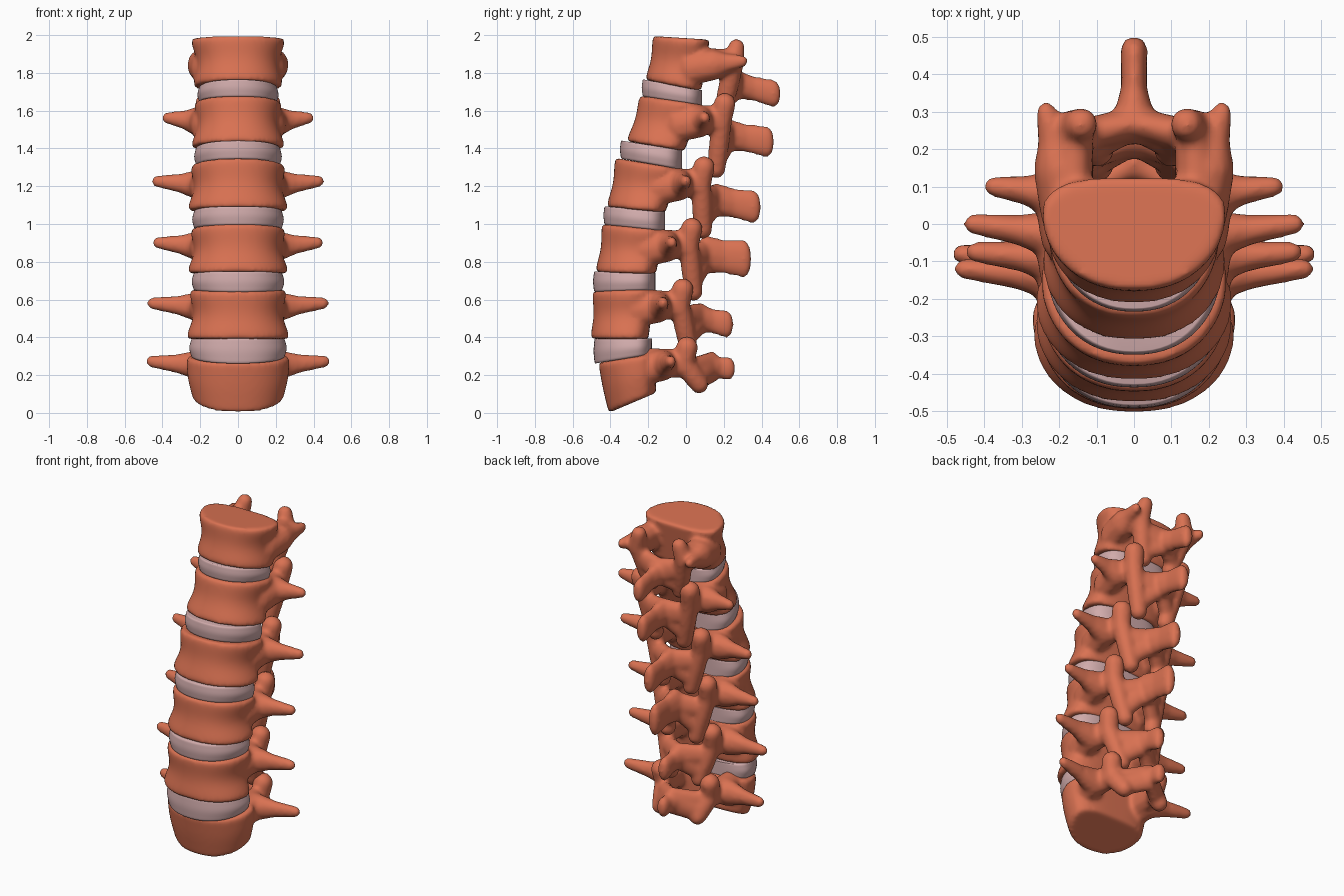
import bpy, bmesh, math
from mathutils import Vector

if "Cube" in bpy.data.objects:
    bpy.data.objects.remove(bpy.data.objects["Cube"], do_unlink=True)


def make_material(name, colour):
    mat = bpy.data.materials.new(name)
    mat.use_nodes = True
    mat.diffuse_color = (*colour, 1)
    bsdf = mat.node_tree.nodes["Principled BSDF"]
    bsdf.inputs["Base Color"].default_value = (*colour, 1)
    return mat


BONE = make_material("terracotta bone", (0.7, 0.168, 0.085))
DISC = make_material("pale pink cartilage", (0.64, 0.41, 0.41))
SEGMENTS, RINGS = 64, 14


def loft(bm, top, bottom, half_top, half_bottom, waist):
    """Kidney-shaped column between two tilted plates, each a (front, back) pair of (y, z)."""
    rings = []
    for step in range(RINGS + 1):
        # rings crowd towards the rims, which are rounded over
        t = (1 - math.cos(math.pi * step / RINGS)) / 2
        size = 1 - waist * math.sin(math.pi * t) ** 2 - 0.05 * abs(2 * t - 1) ** 16
        front = Vector(bottom[0]).lerp(Vector(top[0]), t)
        back = Vector(bottom[1]).lerp(Vector(top[1]), t)
        half = (half_bottom + (half_top - half_bottom) * t) * size
        ring = []
        for i in range(SEGMENTS):
            angle = math.tau * i / SEGMENTS
            c, s = math.cos(angle), math.sin(angle)
            if s < 0:
                depth = 0.66 + 0.33 * s * (1 + size)
            else:
                depth = 0.66 + 0.34 * s ** 0.75 - 0.03 * s ** 8
            p = front.lerp(back, depth)
            ring.append(bm.verts.new((half * math.copysign(abs(c) ** 0.9, c), p.x, p.y)))
        rings.append(ring)
    for low, high in zip(rings, rings[1:]):
        for i in range(SEGMENTS):
            bm.faces.new((low[i - 1], low[i], high[i], high[i - 1]))
    bm.faces.new(rings[0][::-1])
    bm.faces.new(rings[-1])


# Unit sphere points reused for every rounded limb
template = bmesh.new()
bmesh.ops.create_icosphere(template, subdivisions=2, radius=1)
SPHERE = [v.co.copy() for v in template.verts]
template.free()


def limb(bm, *knots):
    """Chain of hulls joining ellipsoids, each given as (centre, radius, half height)."""
    for pair in zip(knots, knots[1:]):
        verts = [bm.verts.new(centre + p * Vector((radius, radius, tall)))
                 for centre, radius, tall in pair for p in SPHERE]
        bmesh.ops.convex_hull(bm, input=verts)
        loose = [v for v in verts if v.is_valid and not v.link_faces]
        bmesh.ops.delete(bm, geom=loose, context='VERTS')


def finish(bm, name, mat):
    bmesh.ops.recalc_face_normals(bm, faces=bm.faces)
    mesh = bpy.data.meshes.new(name)
    bm.to_mesh(mesh)
    bm.free()
    mesh.materials.append(mat)
    mesh.shade_smooth()
    obj = bpy.data.objects.new(name, mesh)
    bpy.context.collection.objects.link(obj)
    return obj


def vertebra(name, top, bottom, half, wing, lower, spine, spine_height,
             flare=0.018, share=0.68, waist=0.1, joint=0.17, joint_radius=0.06):
    bm = bmesh.new()
    loft(bm, top, bottom, half, half + flare, waist)
    # the arch hangs off the back of the body at the pedicle level
    rear = (top[1][0] + bottom[1][0]) / 2 + 0.01
    level = bottom[1][1] + (top[1][1] - bottom[1][1]) * share
    spine_tip = Vector((0, *spine))
    spine_root = Vector((0, lower[1] + 0.07, level + (spine[1] - level) * 0.7))
    for side in (1, -1):
        def at(x, back, rise):
            return Vector((x * side, rear + back, level + rise))
        hub = at(0.16, 0.13, 0)
        down = Vector((lower[0] * side, *lower[1:]))
        tip = Vector((wing[0] * side, wing[1], level + 0.01))
        shoulder = at(0.2, 0.02, -0.01)
        # pedicle bridging the body to the joint column
        limb(bm, (at(0.165, -0.05, 0), 0.055, 0.085), (hub, 0.055, 0.075))
        # upper and lower joint processes
        limb(bm, (at(joint, 0.145, 0.085), joint_radius, joint_radius), (hub, 0.055, 0.06),
             (hub.lerp(down, 0.5), 0.055, 0.06), (down, 0.05, 0.05))
        # sideways process with a wide root along the flank
        limb(bm, (at(0.185, -0.1, -0.03), 0.065, 0.09), (shoulder, 0.07, 0.085),
             (shoulder.lerp(tip, 0.45), 0.042, 0.052), (tip, 0.028, 0.032))
        # broad lamina closing the arch
        for along in (0.3, 0.8):
            limb(bm, (hub.lerp(down, along), 0.045, 0.06), (spine_root, 0.045, 0.085))
    # spinous process with a flared root
    limb(bm, (spine_root, 0.06, spine_height),
         (spine_root.lerp(spine_tip, 0.45), 0.036, spine_height * 0.88),
         (spine_tip, 0.038, spine_height))
    obj = finish(bm, name, BONE)
    # fuse all pieces into one soft surface
    fuse = obj.modifiers.new("fuse", 'REMESH')
    fuse.mode = 'VOXEL'
    fuse.voxel_size = 0.012
    fuse.use_smooth_shade = True
    soften = obj.modifiers.new("soften", 'SMOOTH')
    soften.factor = 0.5
    soften.iterations = 8
    return top, bottom, half, half + flare


def disc(name, above, below):
    """Cushion filling the gap between two neighbouring bodies."""
    bm = bmesh.new()
    pairs = list(zip(above[1], below[0]))
    roof = [((a[0] + b[0]) / 2, a[1] + 0.004) for a, b in pairs]
    floor = [((a[0] + b[0]) / 2, b[1] - 0.004) for a, b in pairs]
    half = (above[3] + below[2]) / 2 - 0.026
    loft(bm, roof, floor, half, half, -0.04)
    obj = finish(bm, name, DISC)
    bpy.ops.object.select_all(action='DESELECT')
    obj.select_set(True)
    bpy.context.view_layer.objects.active = obj
    bpy.ops.object.shade_smooth_by_angle(angle=math.radians(50))


# Vertebrae from the top down
first = vertebra("first_vertebra", top=((-0.175, 1.995), (0.135, 1.975)),
                 bottom=((-0.215, 1.762), (0.09, 1.702)), half=0.25, wing=(0.235, 0.3),
                 lower=(0.1, 0.2, 1.62), spine=(0.465, 1.69), spine_height=0.075,
                 flare=-0.015, share=0.55, joint=0.14, joint_radius=0.045)
second = vertebra("second_vertebra", top=((-0.245, 1.68), (0.1, 1.63)),
                  bottom=((-0.315, 1.438), (0, 1.385)), half=0.23, wing=(0.375, 0.1),
                  lower=(0.1, 0.16, 1.29), spine=(0.43, 1.435), spine_height=0.085)
third = vertebra("third_vertebra", top=((-0.375, 1.35), (-0.02, 1.29)),
                 bottom=((-0.42, 1.09), (-0.1, 1.06)), half=0.25, wing=(0.43, 0),
                 lower=(0.1, 0.09, 0.97), spine=(0.36, 1.09), spine_height=0.09)
fourth = vertebra("fourth_vertebra", top=((-0.445, 1), (-0.1, 0.965)),
                  bottom=((-0.48, 0.745), (-0.15, 0.735)), half=0.25, wing=(0.425, -0.075),
                  lower=(0.1, 0.04, 0.64), spine=(0.31, 0.815), spine_height=0.102)
fifth = vertebra("fifth_vertebra", top=((-0.495, 0.645), (-0.155, 0.655)),
                 bottom=((-0.505, 0.392), (-0.19, 0.39)), half=0.255, wing=(0.455, -0.12),
                 lower=(0.1, 0.01, 0.36), spine=(0.215, 0.47), spine_height=0.075)
sixth = vertebra("sixth_vertebra", top=((-0.465, 0.265), (-0.15, 0.315)),
                 bottom=((-0.41, 0), (-0.15, 0.11)), half=0.275, wing=(0.46, -0.08),
                 lower=(0.13, 0.07, 0.15), spine=(0.225, 0.235), spine_height=0.065,
                 flare=-0.035, share=0.74, waist=-0.03)

# Discs between each pair
column = [first, second, third, fourth, fifth, sixth]
for number, (above, below) in enumerate(zip(column, column[1:]), 1):
    disc(f"disc_{number}", above, below)
